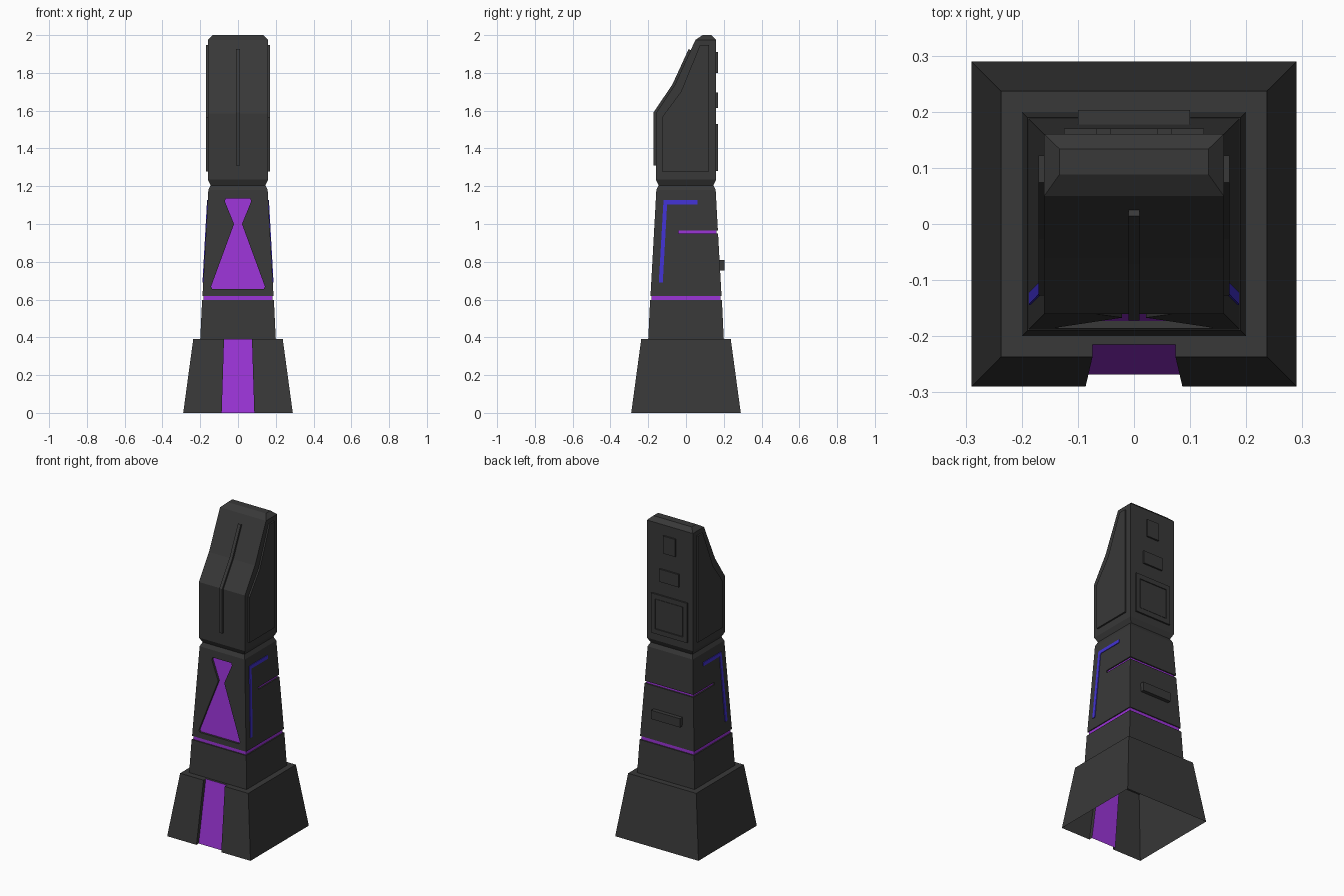
import bpy, bmesh

if "Cube" in bpy.data.objects:
    bpy.data.objects.remove(bpy.data.objects["Cube"], do_unlink=True)


def make_material(name, rgb):
    m = bpy.data.materials.new(name)
    m.use_nodes = True
    m.diffuse_color = (*rgb, 1)
    m.node_tree.nodes["Principled BSDF"].inputs["Base Color"].default_value = (*rgb, 1)
    return m


DARK = make_material("dark grey", (0.04, 0.04, 0.04))
PURPLE = make_material("purple", (0.33, 0.035, 0.68))
BLUE = make_material("blue", (0.055, 0.032, 0.65))


def loft(name, rings, mats, closed_caps=True, accent=()):
    """Skin a stack of equal-length rings; faces listed in accent use the second material.
    Faces are numbered caps first, then band by band."""
    bm = bmesh.new()
    rows = [[bm.verts.new(p) for p in ring] for ring in rings]
    bm.faces.new(rows[0][::-1])
    bm.faces.new(rows[-1])
    n = len(rows[0])
    for a, b in zip(rows, rows[1:]):
        for i in range(n):
            j = (i + 1) % n
            bm.faces.new((a[i], a[j], b[j], b[i]))
    for i, f in enumerate(bm.faces):
        f.material_index = int(i in accent)
    bmesh.ops.recalc_face_normals(bm, faces=bm.faces[:])
    mesh = bpy.data.meshes.new(name)
    bm.to_mesh(mesh)
    bm.free()
    for m in mats:
        mesh.materials.append(m)
    ob = bpy.data.objects.new(name, mesh)
    bpy.context.collection.objects.link(ob)
    return ob


def box(name, x, y0, y1, z0, z1, mat=DARK):
    ring = [(-x, y0), (x, y0), (x, y1), (-x, y1)]
    return loft(name, [[(*p, z) for p in ring] for z in (z0, z1)], [mat])


def side_plate(name, profile, inner, outer, mat):
    """Plate with a (y, z) outline on both flanks; inner and outer give x at a height."""
    for side, s in (("left", 1), ("right", -1)):
        loft(f"{side}_{name}", [[(s * f(z), y, z) for y, z in profile]
                                for f in (inner, outer)], [mat])


def base_half(z):
    return 0.29 - 0.136 * z


def shaft_half(z):
    return 0.188 - 0.0555 * (z - 0.62)


# Tower body: flared base, shaft with a lit groove, neck and sloped head
square = [(0, 0.29), (0.39, 0.237), (0.39, 0.2), (0.597, 0.19), (0.597, 0.182),
          (0.62, 0.182), (0.62, 0.188), (1.18, 0.157), (1.205, 0.145), (1.235, 0.16)]
levels = [(z, h, -h, h) for z, h in square]
levels += [(1.585, 0.16, -0.16, 0.16), (1.735, 0.16, -0.06, 0.16),
           (1.975, 0.16, 0.05, 0.16), (2.0, 0.133, 0.088, 0.134)]
rings = [[(-x, a, z), (x, a, z), (x, b, z), (-x, b, z)] for z, x, a, b in levels]
groove_band = 4
first = 2 + groove_band * 4
body = loft("tower_body", rings, [DARK, PURPLE], accent=range(first, first + 4))


def cut(cutter):
    cutter.hide_render = True
    mod = body.modifiers.new("cut", "BOOLEAN")
    mod.operation = "DIFFERENCE"
    mod.solver = "EXACT"
    mod.material_mode = "TRANSFER"
    mod.object = cutter
    bpy.context.view_layer.objects.active = body
    bpy.ops.object.modifier_apply(modifier=mod.name)
    bpy.data.objects.remove(cutter, do_unlink=True)


def cut_front(name, half_outline, half_width, depth):
    """Recess a mirrored outline into the front with a purple floor."""
    outline = half_outline + [(-x, z) for x, z in reversed(half_outline)]
    floor = [(x, depth - half_width(z), z) for x, z in outline]
    front = [(x, -0.5, z) for x, z in outline]
    cut(loft(name, [floor, front], [DARK, PURPLE], accent=[0]))


# Front recesses: base channel and hourglass window
cut_front("channel_cutter", [(0.087, -0.02), (0.073, 0.42)], base_half, 0.022)
cut_front("hourglass_cutter", [(0.135, 0.655), (0.143, 0.668), (0.021, 1.0),
                               (0.07, 1.12), (0.065, 1.135)], shaft_half, 0.013)

# Upper lit groove wrapping the back half of the shaft
i, o = 0.161, 0.3
u_shape = [(-o, -0.04), (-i, -0.04), (-i, i), (i, i), (i, -0.04), (o, -0.04), (o, o), (-o, o)]
cut(loft("rear_groove_cutter", [[(*p, z) for p in u_shape] for z in (0.95, 0.965)],
         [DARK, PURPLE], accent=[3, 4, 5]))

# Open underside
bm = bmesh.new()
bm.from_mesh(body.data)
bottom = [f for f in bm.faces if max(v.co.z for v in f.verts) < 0.001]
bmesh.ops.delete(bm, geom=bottom, context="FACES")
bm.to_mesh(body.data)
bm.free()

# Raised ridge following the front of the head
ridge = [(-0.15, 1.31), (-0.172, 1.31), (-0.172, 1.59), (-0.071, 1.741), (0.014, 1.926),
         (0.03, 1.918), (-0.05, 1.73), (-0.15, 1.58)]
loft("front_ridge", [[(x, y, z) for y, z in ridge] for x in (-0.01, 0.01)], [DARK])

# Flank plates on the head
side_plate("head_plate",
           [(-0.127, 1.278), (-0.127, 1.565), (-0.027, 1.7), (0.074, 1.947),
            (0.122, 1.947), (0.122, 1.278)],
           lambda z: 0.15, lambda z: 0.17, DARK)

# Blue angled light strips on the shaft flanks
side_plate("light_strip",
           [(-0.144, 0.69), (-0.119, 1.126), (0.062, 1.126), (0.062, 1.104),
            (-0.1, 1.104), (-0.123, 0.69)],
           lambda z: shaft_half(z) - 0.004, lambda z: shaft_half(z) + 0.004, BLUE)

# Rear plates and handle block
box("rear_upper_plate", 0.042, 0.15, 0.17, 1.8, 1.91)
box("rear_middle_plate", 0.068, 0.15, 0.17, 1.615, 1.695)
box("rear_handle", 0.1, 0.15, 0.203, 0.755, 0.81)

# Rear hatch: frame bars, blue gap and inner panel
box("hatch_frame_bottom", 0.125, 0.15, 0.17, 1.28, 1.31)
box("hatch_frame_top", 0.125, 0.15, 0.17, 1.5, 1.53)
for side, s in (("left", 1), ("right", -1)):
    bar = box(f"hatch_frame_{side}", 0.014, 0.15, 0.17, 1.31, 1.5)
    bar.location.x = s * 0.111
box("hatch_gap", 0.1, 0.156, 0.162, 1.305, 1.505, BLUE)
box("hatch_panel", 0.094, 0.156, 0.168, 1.313, 1.497)
